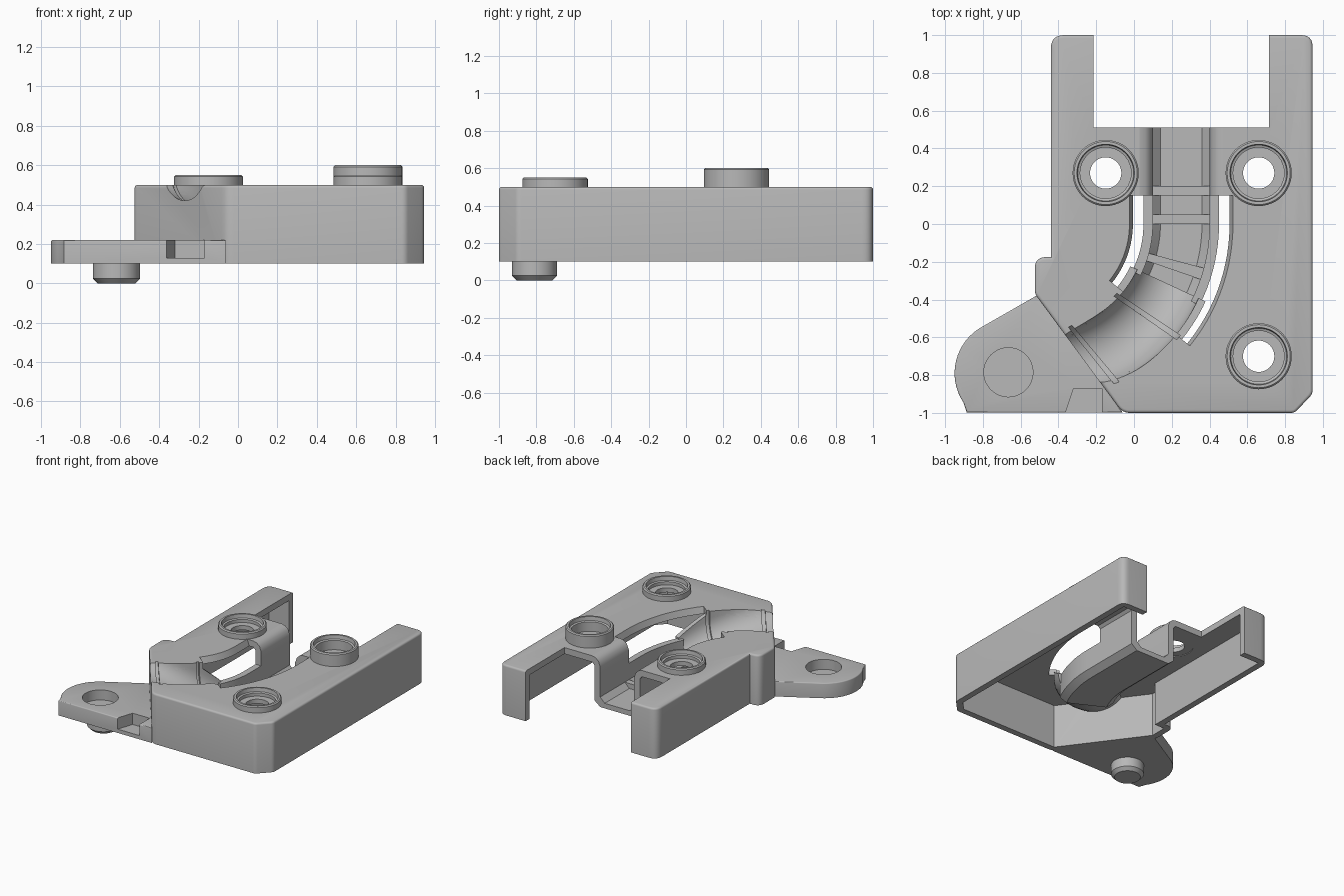
import bpy, bmesh
from math import cos, sin, acos, pi, radians, degrees
from mathutils import Vector

if "Cube" in bpy.data.objects:
    bpy.data.objects.remove(bpy.data.objects["Cube"])

grey = bpy.data.materials.new("plain grey")
grey.use_nodes = True
grey.diffuse_color = (0.48, 0.48, 0.48, 1)
grey.node_tree.nodes["Principled BSDF"].inputs["Base Color"].default_value = (0.48, 0.48, 0.48, 1)


def finish(name, bm):
    bmesh.ops.remove_doubles(bm, verts=bm.verts, dist=1e-5)
    bmesh.ops.recalc_face_normals(bm, faces=bm.faces)
    mesh = bpy.data.meshes.new(name)
    bm.to_mesh(mesh)
    bm.free()
    mesh.materials.append(grey)
    obj = bpy.data.objects.new(name, mesh)
    bpy.context.collection.objects.link(obj)
    return obj


def loft(name, rings, closed=False):
    """Skin a list of equal rings; capped unless the list closes on itself."""
    bm = bmesh.new()
    rows = [[bm.verts.new(p) for p in ring] for ring in rings]
    pairs = list(zip(rows, rows[1:])) + ([(rows[-1], rows[0])] if closed else [])
    for a, b in pairs:
        for i in range(len(a)):
            j = (i + 1) % len(a)
            bm.faces.new((a[i], a[j], b[j], b[i]))
    if not closed:
        bm.faces.new(rows[0])
        bm.faces.new(rows[-1])
    return finish(name, bm)


def outline(points):
    """Polygon from (x, y) or (x, y, corner radius)."""
    out = []
    for i, p in enumerate(points):
        c = Vector(p[:2])
        if len(p) < 3:
            out.append(c)
            continue
        a = c + (Vector(points[i - 1][:2]) - c).normalized() * p[2]
        b = c + (Vector(points[(i + 1) % len(points)][:2]) - c).normalized() * p[2]
        for k in range(7):
            t = k / 6
            out.append(a * (1 - t) ** 2 + c * 2 * t * (1 - t) + b * t * t)
    return out


def prism(name, points, z0, z1, bevel=0):
    bm = bmesh.new()
    base = bm.faces.new([bm.verts.new((p[0], p[1], z0)) for p in points])
    geom = bmesh.ops.extrude_face_region(bm, geom=[base], use_keep_orig=True)["geom"]
    top = [v for v in geom if isinstance(v, bmesh.types.BMVert)]
    bmesh.ops.translate(bm, verts=top, vec=(0, 0, z1 - z0))
    bmesh.ops.recalc_face_normals(bm, faces=bm.faces)
    if bevel:
        edges = [e for e in bm.edges if all(v.co.z > z1 - 1e-4 for v in e.verts)]
        bmesh.ops.bevel(bm, geom=edges, offset=bevel, segments=3, profile=0.5, affect='EDGES')
    return finish(name, bm)


def box(name, x0, x1, y0, y1, z0, z1):
    return prism(name, [(x0, y0), (x1, y0), (x1, y1), (x0, y1)], z0, z1)


def lathe(name, profile, x, y, n=48):
    rings = [[(x + r * cos(2 * pi * k / n), y + r * sin(2 * pi * k / n), z) for r, z in profile]
             for k in range(n)]
    return loft(name, rings, closed=True)


def disc(name, x, y, r, z0, z1):
    return prism(name, [(x + r * cos(2 * pi * k / 48), y + r * sin(2 * pi * k / 48))
                        for k in range(48)], z0, z1)


def cut(target, cutters):
    for c in cutters:
        m = target.modifiers.new("cut", 'BOOLEAN')
        m.operation, m.solver, m.object = 'DIFFERENCE', 'EXACT', c
        bpy.context.view_layer.objects.active = target
        bpy.ops.object.modifier_apply(modifier=m.name)


# Channel path: straight for s > 0 (distance), then a bend for s < 0 (degrees)
def on_path(s, u, z):
    if s > 0:
        return (0.25 + u, s, z)
    a = radians(s)
    return (-0.5 + (0.75 + u) * cos(a), (0.75 + u) * sin(a), z)


def sweep(name, half, stations):
    ring = half + [(-u, z) for u, z in reversed(half)]
    return loft(name, [[on_path(s, u, z) for u, z in ring] for s in stations])


def bend(last, step=3, start=0):
    return [start - i * step for i in range(int((start - last) / step) + 1)]


# Round pipe that climbs along the bend and ends parallel to the slanted wall
def pipe(name, r, t0, t1, top, n=20, steps=24):
    rings = []
    for i in range(steps + 1):
        t = t0 + (t1 - t0) * i / steps
        c, high = 0.34 + 0.26 * t, top(t)
        a = acos((c - high) / r) if c > high else pi / 2
        pts = [(r * sin(w), c - r * cos(w)) for w in (a * (2 * k / n - 1) for k in range(n + 1))]
        pts += [(r * sin(a), high), (-r * sin(a), high)]
        ring = []
        for u, z in pts:
            end = 36.4 - degrees(acos(-0.24 / (0.75 + u)))
            ring.append(on_path(-25 + (end + 25) * t, u, z))
        rings.append(ring)
    return loft(name, rings)


# Main housing: an open-bottomed shell
shell = outline([(-0.44, 1, 0.07), (-0.44, -0.175), (-0.525, -0.175, 0.06), (-0.525, -0.37, 0.02),
                 (-0.06, -1, 0.04), (0.85, -1, 0.02), (0.945, -0.9, 0.02), (0.945, 1, 0.06)])
housing = prism("housing", shell, 0.10, 0.50, 0.015)
cavity = prism("cavity_cutter", [(-0.39, 0.95), (-0.39, -0.225), (-0.475, -0.225), (-0.475, -0.355),
                                 (-0.035, -0.95), (0.83, -0.95), (0.895, -0.88), (0.895, 0.95)], 0, 0.45)
back_notch = box("notch_cutter", -0.215, 0.715, 0.51, 1.1, 0, 0.7)
inlet_gap = box("inlet_cutter", 0.03, 0.47, 0.13, 0.6, 0.4, 0.7)
window = sweep("window_cutter", [(0.245, 0.42), (0.285, 0.53)], [0.15] + bend(-39))
groove = pipe("groove_cutter", 0.18, -0.1, 1.12, lambda t: 0.75)
rings = [pipe("ring_cutter", 0.2, t, t + 0.04, lambda t: 0.75, steps=2) for t in (0.31, 0.88)]
bosses = [(-0.15, 0.27, 0.55), (0.66, 0.27, 0.60), (0.66, -0.70, 0.55)]
holes = [disc("hole_cutter", x, y, 0.145, 0.4, 0.7) for x, y, _ in bosses]
cut(housing, [cavity, back_notch, inlet_gap, window, groove] + rings + holes)

# Curved trough: inlet, tray and climbing pipe
floor, under = [(0.11, 0.15), (0.15, 0.19)], [(0.20, 0.15), (0.15, 0.11)]
inlet = sweep("inlet_channel", floor + [(0.15, 0.43), (0.165, 0.47), (0.19, 0.492), (0.22, 0.5),
                                        (0.22, 0.45), (0.2, 0.43)] + under, [0.51, 0.15])
tray = sweep("curved_tray", floor + [(0.15, 0.32), (0.2, 0.32)] + under, [0.15] + bend(-27))
ribs = [sweep("tray_rib", [(0.152, 0.14), (0.152, 0.19)], st)
        for st in ([0.2, 0.15], [0.05, 0.001], bend(-19, 2, -15))]
outlet = pipe("outlet_pipe", 0.22, 0, 0.96, lambda t: min(0.47, 0.33 + 0.45 * t))
cut(outlet, [groove] + rings)

# Stepped screw bosses
parts = [housing, inlet, tray, outlet] + ribs
for x, y, top in bosses:
    parts.append(lathe("screw_boss", [(0.175, 0.455), (0.175, top - 0.008), (0.167, top), (0.152, top),
                                      (0.148, top - 0.03), (0.135, top - 0.035), (0.135, 0.49),
                                      (0.083, 0.49), (0.083, 0.455)], x, y))

# Mounting tab with a blind hole, a front recess and a peg below
arc = [(-0.67 + 0.28 * cos(radians(a)), -0.79 + 0.28 * sin(radians(a))) for a in range(118, 218, 6)]
tab = prism("mounting_tab", [(-0.5, -0.37)] + arc + [(-0.885, -0.998), (-0.06, -0.998)], 0.10, 0.22, 0.008)
socket = disc("socket_cutter", -0.665, -0.785, 0.13, 0.14, 0.3)
recess = prism("recess_cutter", [(-0.38, -1.05), (-0.32, -0.87), (-0.17, -0.87), (-0.17, -1.05)], 0.13, 0.3)
cut(tab, [socket, recess])
peg = lathe("locating_peg", [(0, 0), (0.095, 0), (0.12, 0.025), (0.12, 0.11), (0, 0.11)], -0.617, -0.81)
parts += [tab, peg]

for c in [cavity, back_notch, inlet_gap, window, groove, socket, recess] + rings + holes:
    bpy.data.objects.remove(c)

# Smooth shading with sharp edges kept
bpy.ops.object.select_all(action='DESELECT')
for p in parts:
    p.select_set(True)
bpy.context.view_layer.objects.active = housing
bpy.ops.object.shade_smooth_by_angle(angle=radians(35))
